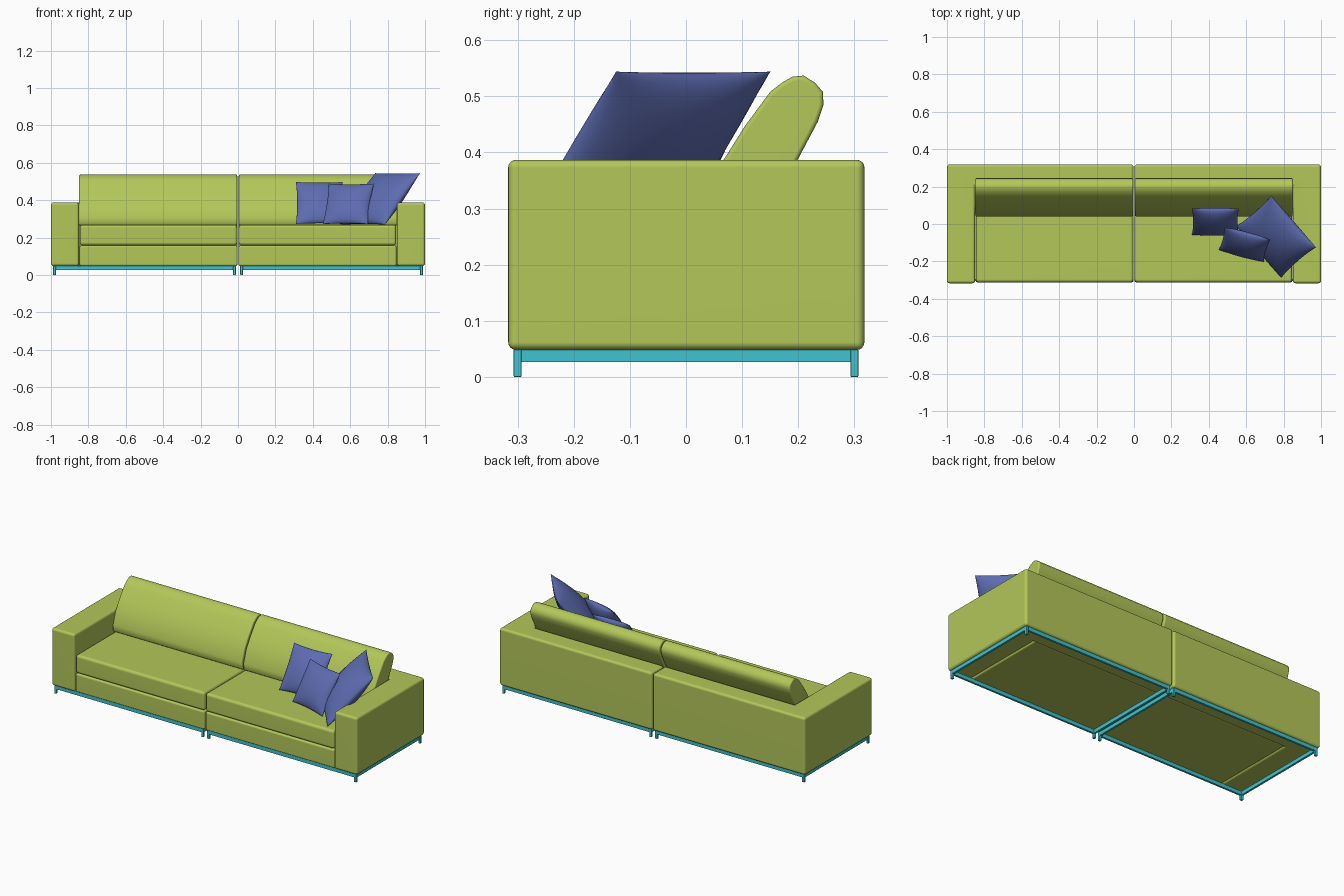
import bpy, bmesh, math
from mathutils import Matrix, Vector

cube = bpy.data.objects.get("Cube")
if cube:
    bpy.data.objects.remove(cube, do_unlink=True)


def material(name, rgb):
    mat = bpy.data.materials.new(name)
    mat.use_nodes = True
    mat.diffuse_color = (*rgb, 1)
    mat.node_tree.nodes["Principled BSDF"].inputs["Base Color"].default_value = (*rgb, 1)
    return mat


GREEN = material("green_fabric", (0.45, 0.57, 0.10))
BLUE = material("blue_fabric", (0.11, 0.15, 0.44))
TEAL = material("teal_metal", (0.05, 0.55, 0.62))


def finish(name, bm, mat, angle=50, weighted=True):
    bmesh.ops.recalc_face_normals(bm, faces=bm.faces)
    mesh = bpy.data.meshes.new(name)
    bm.to_mesh(mesh)
    bm.free()
    mesh.materials.append(mat)
    obj = bpy.data.objects.new(name, mesh)
    bpy.context.collection.objects.link(obj)
    bpy.ops.object.select_all(action="DESELECT")
    obj.select_set(True)
    bpy.context.view_layer.objects.active = obj
    bpy.ops.object.shade_smooth_by_angle(angle=math.radians(angle))
    if weighted:
        mod = obj.modifiers.new("even_shading", "WEIGHTED_NORMAL")
        mod.keep_sharp = True
    return obj


def prism(name, outline, place, lo, hi, mat, bevel=0.0, caps_only=False):
    """Extrude a 2D outline from lo to hi; place(a, b, t) gives the 3D point."""
    bm = bmesh.new()
    rings = [[bm.verts.new(place(a, b, t)) for a, b in outline] for t in (lo, hi)]
    bm.faces.new(rings[0])
    bm.faces.new(rings[1][::-1])
    n = len(outline)
    for i in range(n):
        j = (i + 1) % n
        bm.faces.new((rings[0][i], rings[0][j], rings[1][j], rings[1][i]))
    bmesh.ops.recalc_face_normals(bm, faces=bm.faces)
    if bevel:
        edges = list(bm.edges)
        if caps_only:
            ends = [set(r) for r in rings]
            edges = [e for e in edges if any(set(e.verts) <= r for r in ends)]
        bmesh.ops.bevel(bm, geom=edges, offset=bevel, segments=4, profile=0.5,
                        affect="EDGES", clamp_overlap=True)
    return finish(name, bm, mat)


def box(name, x, y, z, mat, bevel=0.0):
    outline = [(x[0], y[0]), (x[1], y[0]), (x[1], y[1]), (x[0], y[1])]
    return prism(name, outline, lambda a, b, t: (a, b, t), z[0], z[1], mat, bevel)


def pillow(name, centre, width, height, thick, yaw, tilt, n=20):
    """Stuffed square with pinched seams and pointed corners."""
    bm = bmesh.new()
    turn = Matrix.Rotation(math.radians(yaw), 4, "Z") @ Matrix.Rotation(math.radians(-tilt), 4, "X")
    for side in (-1, 1):
        grid = []
        for i in range(n + 1):
            u = math.sin(math.pi * (i / n - 0.5))
            row = []
            for j in range(n + 1):
                v = math.sin(math.pi * (j / n - 0.5))
                puff = max(0, (1 - u * u) * (1 - v * v)) ** 0.55
                x = u * width / 2 * (1 - 0.05 * (1 - v * v))
                z = v * height / 2 * (1 - 0.05 * (1 - u * u))
                p = turn @ Vector((x, side * puff * thick / 2, z))
                row.append(bm.verts.new(p + Vector(centre)))
            grid.append(row)
        for i in range(n):
            for j in range(n):
                bm.faces.new((grid[i][j], grid[i + 1][j], grid[i + 1][j + 1], grid[i][j + 1]))
    bmesh.ops.remove_doubles(bm, verts=bm.verts, dist=0.0002)
    return finish(name, bm, BLUE, 75, False)


# Plan of the joined arm and back, and side profile of the leaning back cushion
ARM_BACK = [(0.003, 0.2), (0.85, 0.2), (0.85, -0.317), (1.0, -0.317), (1.0, 0.318), (0.003, 0.318)]
BACK_CUSHION = [(0.055, 0.262), (0.042, 0.275), (0.041, 0.31), (0.066, 0.385), (0.105, 0.447),
                (0.15, 0.508), (0.172, 0.525), (0.19, 0.535), (0.21, 0.537), (0.23, 0.524),
                (0.244, 0.508), (0.245, 0.485), (0.235, 0.455), (0.198, 0.385), (0.135, 0.262)]

# Two mirrored sofa modules
for s, label in ((1, "left"), (-1, "right")):
    def span(a, b):
        return tuple(sorted((s * a, s * b)))

    prism(label + "_arm_and_back", ARM_BACK, lambda a, b, t: (s * a, b, t),
          0.048, 0.387, GREEN, 0.014)
    box(label + "_seat_base", span(0.003, 0.847), (-0.312, 0.21), (0.048, 0.157), GREEN, 0.01)
    box(label + "_seat_cushion", span(0.004, 0.846), (-0.312, 0.21), (0.158, 0.268), GREEN, 0.016)
    prism(label + "_back_cushion", BACK_CUSHION, lambda a, b, t: (s * t, a, b),
          0.004, 0.85, GREEN, 0.008, True)

    # Metal frame under the module
    for y, end in ((-0.3, "front"), (0.3, "back")):
        box(f"{label}_{end}_rail", span(0.013, 0.987), (y - 0.006, y + 0.006), (0.027, 0.049), TEAL)
        for x, pos in ((0.019, "inner"), (0.981, "outer")):
            box(f"{label}_{end}_{pos}_leg", span(x - 0.007, x + 0.007),
                (y - 0.007, y + 0.007), (0, 0.049), TEAL, 0.0015)
    for x, pos in ((0.019, "inner"), (0.981, "outer")):
        box(f"{label}_{pos}_side_rail", span(x - 0.006, x + 0.006), (-0.3, 0.3), (0.027, 0.049), TEAL)

# Scatter pillows
pillow("small_pillow", (0.435, 0.012, 0.385), 0.25, 0.265, 0.085, 0, 32)
pillow("middle_pillow", (0.59, -0.11, 0.38), 0.25, 0.25, 0.085, -15, 30)
pillow("large_pillow", (0.76, -0.068, 0.407), 0.365, 0.37, 0.125, -49, 42)
